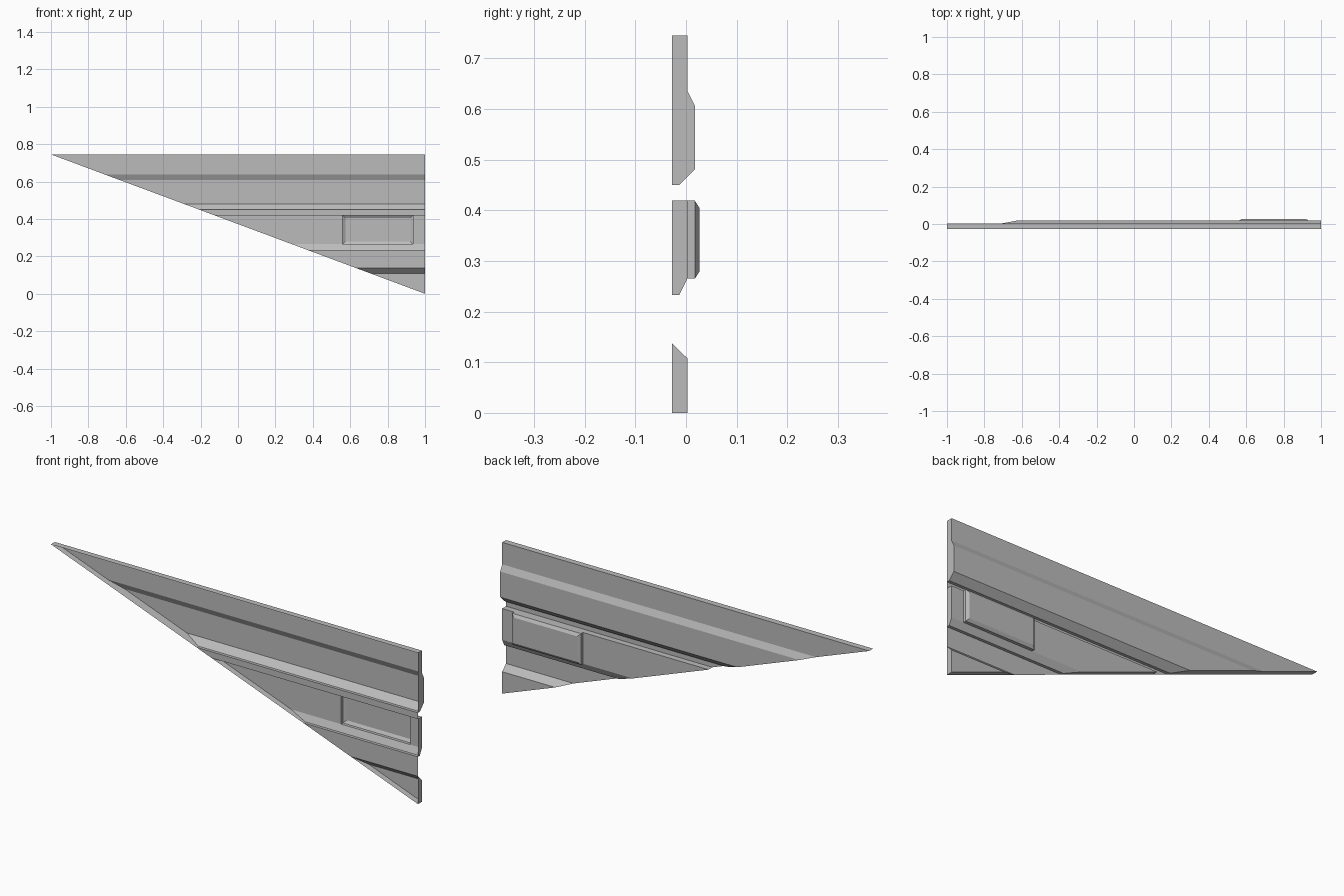
import bpy

if "Cube" in bpy.data.objects:
    bpy.data.objects.remove(bpy.data.objects["Cube"])

H = 0.745        # panel height
FRONT = -0.0275  # plane of the open front rim
BOX_X0, BOX_X1, BOX_Z0, BOX_Z1 = 0.56, 0.935, 0.265, 0.419

# Pressed ridge profile, bottom to top, as (z, y)
PROFILE = [(0.0, 0.0025), (0.108, 0.0025), (0.137, FRONT), (0.233, FRONT),
           (0.233, -0.013), (BOX_Z0, 0.0025), (BOX_Z1, 0.0025), (BOX_Z1, FRONT),
           (0.45, FRONT), (0.45, -0.013), (0.481, 0.0175), (0.607, 0.0175),
           (0.637, 0.0025), (H, 0.0025)]

metal = bpy.data.materials.new("grey_metal")
metal.diffuse_color = (0.5, 0.5, 0.5, 1)
metal.use_nodes = True
metal.node_tree.nodes["Principled BSDF"].inputs["Base Color"].default_value = metal.diffuse_color


def slant(z):
    """x of the sloping edge at height z"""
    return 1 - 2 * z / H


def make(name, polys):
    """Object from a list of polygons, with shared corners merged"""
    index, faces = {}, []
    for poly in polys:
        ids = []
        for p in poly:
            i = index.setdefault(tuple(round(c, 5) for c in p), len(index))
            if i not in ids:
                ids.append(i)
        if len(ids) > 2:
            faces.append(ids)
    mesh = bpy.data.meshes.new(name)
    mesh.from_pydata(list(index), [], faces)
    mesh.materials.append(metal)
    obj = bpy.data.objects.new(name, mesh)
    bpy.context.collection.objects.link(obj)
    return obj


# Ridged sheet and its folded edges, one strip per profile segment
sheet, flange = [], []
for (z0, y0), (z1, y1) in zip(PROFILE, PROFILE[1:]):
    spans = [(slant(z0), slant(z1), 1.0)]
    if (z0, z1) == (BOX_Z0, BOX_Z1):  # leave an opening for the box
        spans = [(slant(z0), slant(z1), BOX_X0), (BOX_X1, BOX_X1, 1.0)]
    for a, b, right in spans:
        sheet.append([(right, y0, z0), (a, y0, z0), (b, y1, z1), (right, y1, z1)])
    if z1 > z0:
        flange.append([(1, FRONT, z0), (1, y0, z0), (1, y1, z1), (1, FRONT, z1)])
        flange.append([(slant(z0), y0, z0), (slant(z0), FRONT, z0),
                       (slant(z1), FRONT, z1), (slant(z1), y1, z1)])
top_y = PROFILE[-1][1]
flange.append([(-1, FRONT, H), (1, FRONT, H), (1, top_y, H), (-1, top_y, H)])
make("ridged_sheet", sheet)
make("edge_flanges", flange)


# Hollow box pressed out of the back, with a chamfered rim
def ring(y, inset):
    return [(BOX_X0 + inset, y, BOX_Z0 + inset), (BOX_X0 + inset, y, BOX_Z1 - inset),
            (BOX_X1 - inset, y, BOX_Z1 - inset), (BOX_X1 - inset, y, BOX_Z0 + inset)]


rings = [ring(0.0025, 0), ring(0.0175, 0), ring(0.0265, 0.014)]
box = [rings[-1]]
for lower, upper in zip(rings, rings[1:]):
    for i in range(4):
        j = (i + 1) % 4
        box.append([lower[i], lower[j], upper[j], upper[i]])
make("pressed_box", box)
